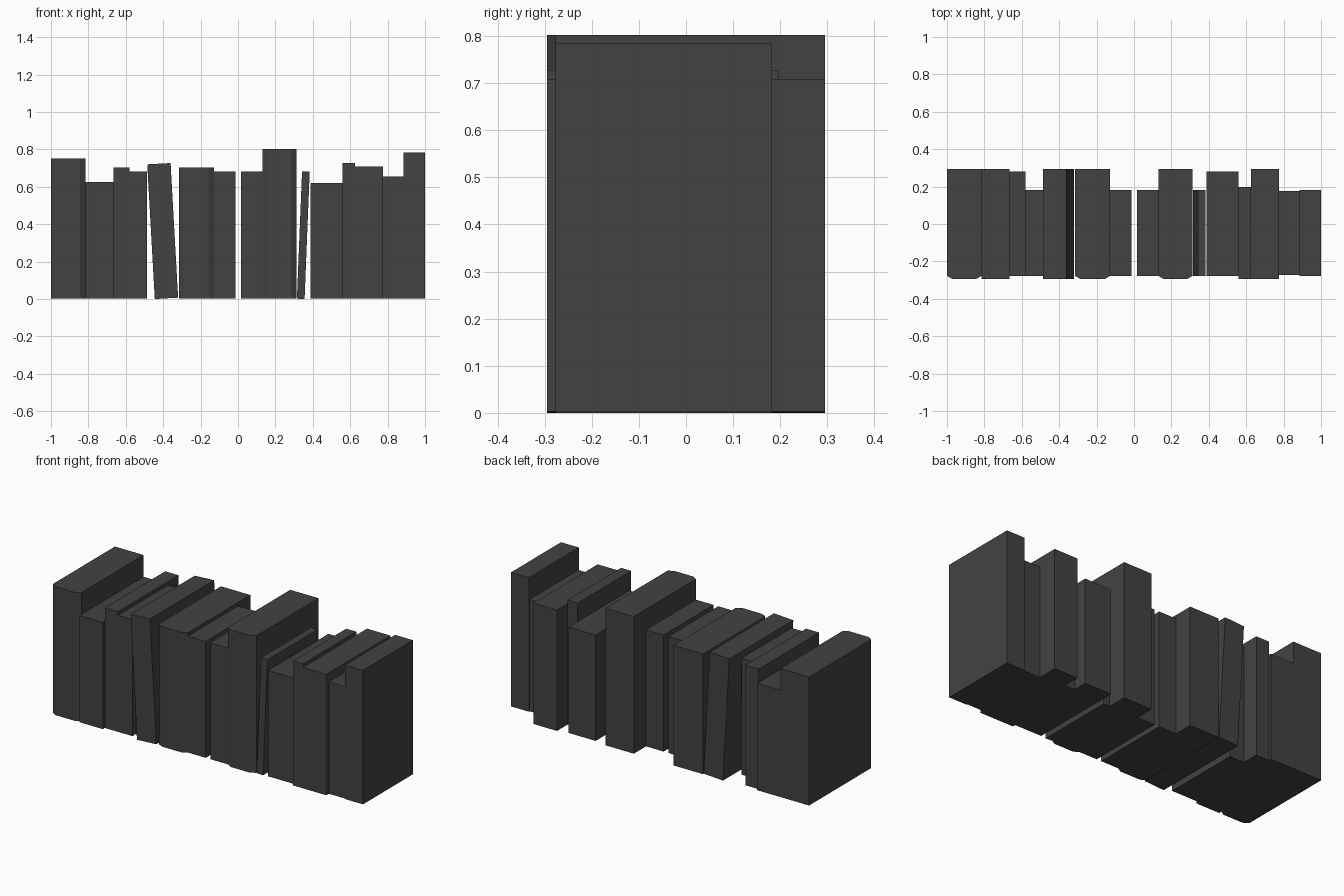
import bpy, bmesh, math
from mathutils import Matrix

if "Cube" in bpy.data.objects:
    bpy.data.objects.remove(bpy.data.objects["Cube"])

dark = bpy.data.materials.new("dark_cover")
dark.diffuse_color = (0.055, 0.055, 0.055, 1)
dark.use_nodes = True
dark.node_tree.nodes["Principled BSDF"].inputs["Base Color"].default_value = dark.diffuse_color


def book(name, x0, x1, height, y0, y1, bevelled=False, tilt=0.0):
    """Extrude a book footprint; a bevelled spine has its front corners cut off.
    A tilted book pivots about its lowest bottom corner."""
    if bevelled:
        plan = [(x0, y0 + .018), (x0 + .03, y0), (x1 - .03, y0),
                (x1, y0 + .018), (x1, y1), (x0, y1)]
    else:
        plan = [(x0, y0), (x1, y0), (x1, y1), (x0, y1)]
    base = 0.0 if tilt else 0.003
    bm = bmesh.new()
    face = bm.faces.new([bm.verts.new((x, y, base)) for x, y in plan])
    top = bmesh.ops.extrude_face_region(bm, geom=[face])["geom"]
    bmesh.ops.translate(bm, vec=(0, 0, height - base),
                        verts=[v for v in top if isinstance(v, bmesh.types.BMVert)])
    if tilt:
        pivot = x0 if tilt < 0 else x1
        bmesh.ops.rotate(bm, verts=bm.verts, cent=(pivot, 0, 0),
                         matrix=Matrix.Rotation(math.radians(tilt), 3, 'Y'))
    bmesh.ops.recalc_face_normals(bm, faces=bm.faces)
    mesh = bpy.data.meshes.new(name)
    bm.to_mesh(mesh)
    bm.free()
    mesh.materials.append(dark)
    bpy.context.collection.objects.link(bpy.data.objects.new(name, mesh))


# Three recurring depths
B = (-.295, .295)
M = (-.277, .28)
S = (-.277, .183)

# Left group of books
book("thick_book_left", -1.0, -.815, .752, *B, bevelled=True)
book("short_deep_book", -.815, -.665, .625, *B)
book("narrow_book", -.665, -.58, .703, *M)
book("small_book_a", -.58, -.487, .682, *S)
book("leaning_book_left", -.445, -.32, .721, *B, tilt=-3.2)
book("thick_book_middle", -.316, -.127, .703, *B, bevelled=True)
book("small_book_b", -.127, -.014, .682, *S)

# Right group of books
book("small_book_c", .016, .13, .682, *S)
book("thick_book_right", .13, .313, .802, *B, bevelled=True)
book("leaning_book_right", .315, .356, .681, *S, tilt=2.3)
book("short_book", .387, .56, .62, *M)
book("tall_narrow_book", .56, .625, .728, -.295, .197)
book("deep_book", .625, .776, .708, *B)
book("small_book_d", .776, .885, .655, -.272, .177)
book("end_book", .885, 1.0, .784, *S)
